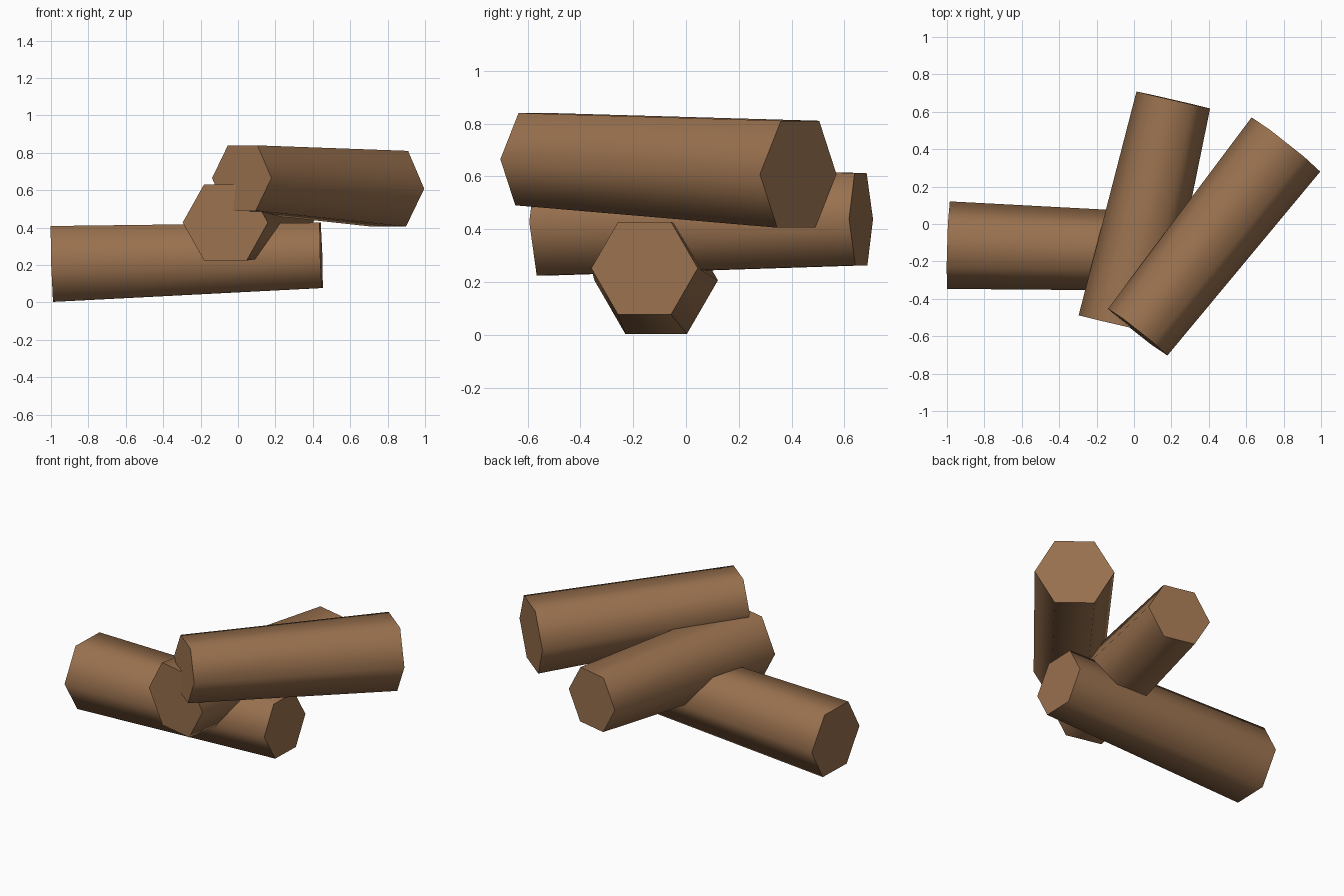
import bpy
import bmesh
from math import radians
from mathutils import Matrix, Vector

cube = bpy.data.objects.get("Cube")
if cube:
    bpy.data.objects.remove(cube, do_unlink=True)

# One brown wood colour
WOOD = (0.32, 0.165, 0.077, 1.0)
wood = bpy.data.materials.new("brown wood")
wood.use_nodes = True
wood.diffuse_color = WOOD
shader = wood.node_tree.nodes["Principled BSDF"]
shader.inputs["Base Color"].default_value = WOOD
shader.inputs["Roughness"].default_value = 0.9


def add_log(name, start, end, start_radius, end_radius):
    """Tapered six-sided log lying between two centres, with a flat side on top."""
    start, end = Vector(start), Vector(end)
    axis = (end - start).normalized()
    side = axis.cross(Vector((0, 0, 1))).normalized()
    up = side.cross(axis)
    # Corners point sideways: local y is the side, local z runs along the log
    frame = Matrix((-up, side, axis)).transposed()
    if frame.determinant() < 0:
        frame = Matrix((up, side, axis)).transposed()

    bm = bmesh.new()
    bmesh.ops.create_cone(bm, cap_ends=True, segments=6, radius1=start_radius,
                          radius2=end_radius, depth=(end - start).length)
    mesh = bpy.data.meshes.new(name)
    bm.to_mesh(mesh)
    bm.free()
    mesh.materials.append(wood)
    obj = bpy.data.objects.new(name, mesh)
    obj.matrix_world = Matrix.Translation((start + end) / 2) @ frame.to_4x4()
    bpy.context.collection.objects.link(obj)

    # Round shading along the bark, crisp edges at the sawn ends
    bpy.ops.object.select_all(action="DESELECT")
    obj.select_set(True)
    bpy.context.view_layer.objects.active = obj
    bpy.ops.object.shade_smooth_by_angle(angle=radians(70))


# Three stacked logs, each thicker at one end
THICK, THIN = 0.234, 0.202
add_log("bottom_log", (-0.992, -0.113, 0.206), (0.445, -0.157, 0.252), THICK, THIN)
add_log("middle_log", (-0.068, -0.541, 0.427), (0.21, 0.663, 0.438), THICK, THIN)
add_log("top_log", (0.02, -0.578, 0.665), (0.812, 0.425, 0.608), THIN, THICK)
